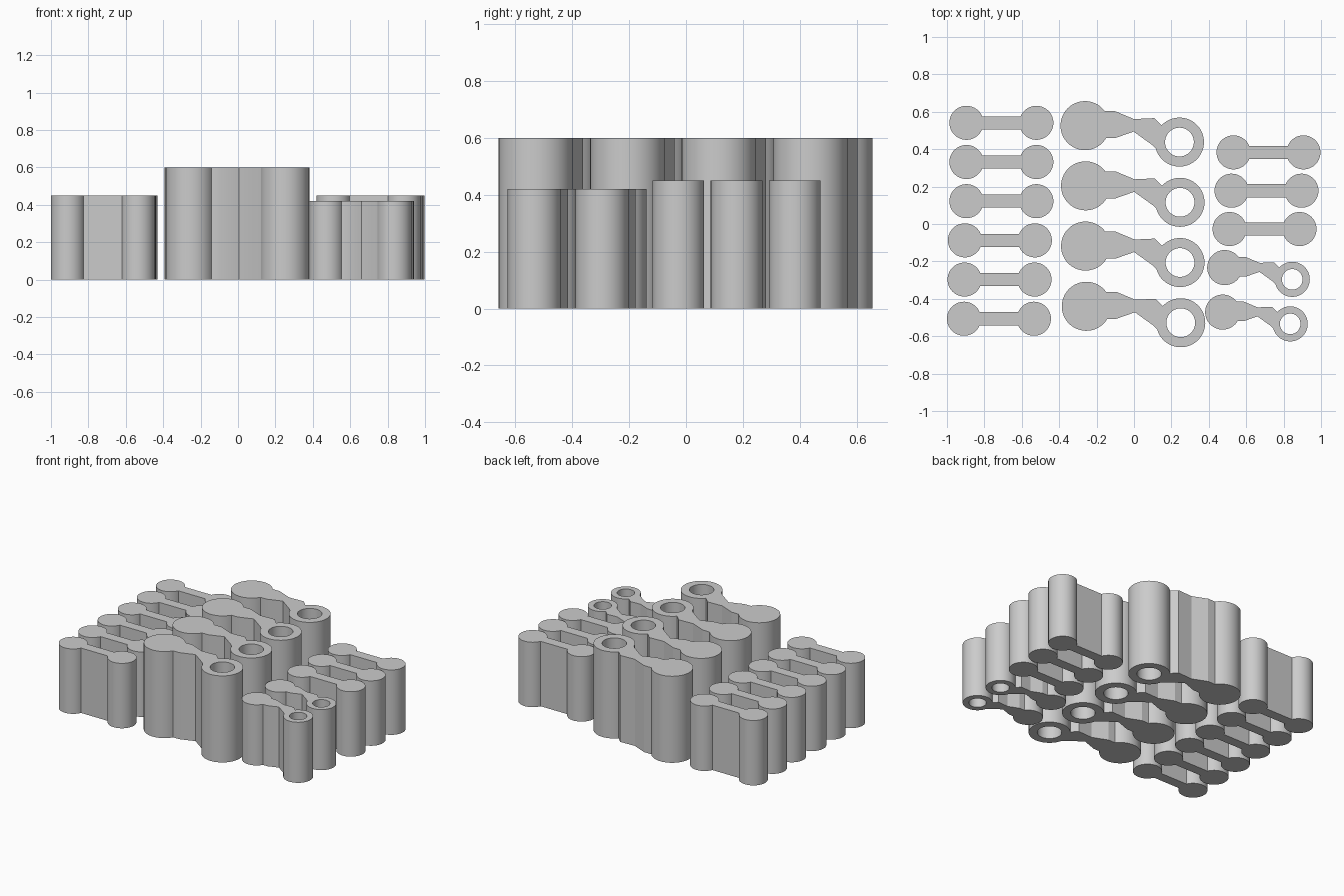
import bpy, bmesh
from math import asin, atan2, cos, sin, pi, tau, radians

if "Cube" in bpy.data.objects:
    bpy.data.objects.remove(bpy.data.objects["Cube"])

grey = bpy.data.materials.new("plain grey")
grey.use_nodes = True
GREY = (0.6, 0.6, 0.6, 1)
grey.diffuse_color = GREY
grey.node_tree.nodes["Principled BSDF"].inputs["Base Color"].default_value = GREY


def arc(cx, cy, r, a0, a1, n=48):
    return [(cx + r * cos(a0 + (a1 - a0) * i / n),
             cy + r * sin(a0 + (a1 - a0) * i / n)) for i in range(n + 1)]


def prism(name, loops, height):
    """Fill closed outlines (inner ones become holes) and raise them."""
    bm = bmesh.new()
    edges = []
    for loop in loops:
        vs = [bm.verts.new((x, y, 0)) for x, y in loop]
        edges += [bm.edges.new((vs[i - 1], vs[i])) for i in range(len(vs))]
    bmesh.ops.triangle_fill(bm, edges=edges, use_beauty=True)
    top = bmesh.ops.extrude_face_region(bm, geom=bm.faces[:])["geom"]
    bmesh.ops.translate(bm, vec=(0, 0, height),
                        verts=[g for g in top if isinstance(g, bmesh.types.BMVert)])
    bmesh.ops.recalc_face_normals(bm, faces=bm.faces[:])
    mesh = bpy.data.meshes.new(name)
    bm.to_mesh(mesh)
    bm.free()
    mesh.materials.append(grey)
    obj = bpy.data.objects.new(name, mesh)
    bpy.context.collection.objects.link(obj)
    return obj


def place(name, mesh, x, y, scale=(1, 1, 1)):
    obj = bpy.data.objects.new(name, mesh)
    bpy.context.collection.objects.link(obj)
    obj.location = (x, y, 0)
    obj.scale = scale


def smooth(obj):
    bpy.ops.object.select_all(action="DESELECT")
    obj.select_set(True)
    bpy.context.view_layer.objects.active = obj
    bpy.ops.object.shade_smooth_by_angle(angle=radians(20))
    mesh = obj.data
    bpy.data.objects.remove(obj)
    return mesh


# Double-knobbed bar: two round ends joined by a thin web
R, SPAN, HALF = 0.091, 0.374, 0.035
t = asin(HALF / R)
bar = smooth(prism("bar_link", [arc(0, 0, R, t, tau - t)
                                + arc(SPAN, 0, R, t - pi, pi - t)], 0.45))

# Hook link: solid knob, waisted arm and an offset ring with a hole
BIG = 0.131
RX, RY = 0.505, -0.088
arm_low = [(0.16, -0.067), (0.26, -0.032), (0.36, -0.104)]
arm_high = [(0.37, 0.04), (0.262, 0.035), (0.16, 0.0775)]
ring_start = atan2(-0.123 - RY, 0.38 - RX)
ring_end = atan2(0.001 - RY, 0.409 - RX)
outline = (arc(0, 0, BIG, asin(0.0775 / BIG), tau - asin(0.067 / BIG))
           + arm_low + arc(RX, RY, BIG, ring_start, ring_end) + arm_high)
hole = arc(RX, RY, 0.077, 0, tau)[:-1]
hook = smooth(prism("hook_link", [outline, hole], 0.6))

# Left column of bars
for i, x in enumerate((-0.896, -0.896, -0.896, -0.904, -0.906, -0.909)):
    place(f"right_bar_{i + 1}", bar, x, 0.541 - 0.2095 * i)

# Right column of bars
for i in range(3):
    place(f"left_bar_{i + 1}", bar, 0.532 - 0.0105 * i, 0.383 - 0.205 * i)

# Middle column of large hooks
for i, x in enumerate((-0.262, -0.259, -0.259, -0.255)):
    place(f"large_hook_{i + 1}", hook, x, 0.526 - 0.322 * i)

# Two small hooks in the front corner
for i in range(2):
    place(f"small_hook_{i + 1}", hook, 0.485 - 0.011 * i, -0.233 - 0.238 * i,
          (0.715, 0.715, 0.7))
